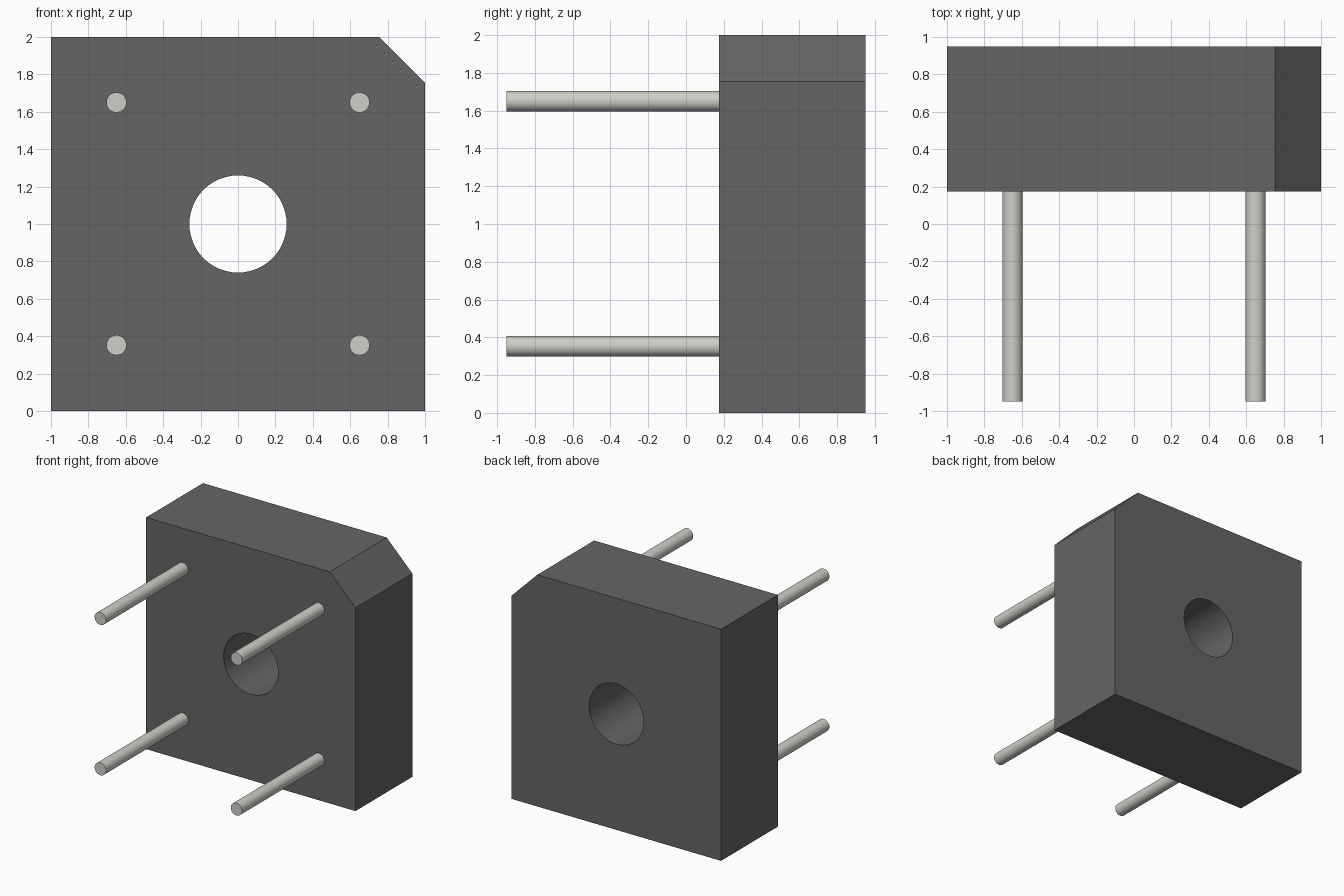
import bpy, bmesh, math
from mathutils import Vector

if "Cube" in bpy.data.objects:
    bpy.data.objects.remove(bpy.data.objects["Cube"])

FRONT, BACK, TIP = 0.175, 0.95, -0.95


def material(name, rgb):
    m = bpy.data.materials.new(name)
    m.diffuse_color = (*rgb, 1)
    m.use_nodes = True
    m.node_tree.nodes["Principled BSDF"].inputs["Base Color"].default_value = m.diffuse_color
    return m


def add_object(name, bm, mat):
    me = bpy.data.meshes.new(name)
    bm.to_mesh(me)
    bm.free()
    me.materials.append(mat)
    ob = bpy.data.objects.new(name, me)
    bpy.context.collection.objects.link(ob)
    bpy.ops.object.select_all(action='DESELECT')
    ob.select_set(True)
    bpy.context.view_layer.objects.active = ob
    bpy.ops.object.shade_smooth_by_angle(angle=math.radians(30))
    return ob


def circle(cx, cz, r, n):
    return [(cx + r * math.cos(2 * math.pi * i / n),
             cz + r * math.sin(2 * math.pi * i / n)) for i in range(n)]


def extruded(name, loops, y0, y1, mat):
    """Fill x-z outlines (first is outer, others are holes) and extrude along y."""
    bm = bmesh.new()
    edges = []
    for pts in loops:
        vs = [bm.verts.new((x, y0, z)) for x, z in pts]
        edges += [bm.edges.new((v, vs[i - 1])) for i, v in enumerate(vs)]
    if len(loops) == 1:
        bm.faces.new(vs)
    else:
        bmesh.ops.triangle_fill(bm, edges=edges, use_beauty=True,
                                normal=Vector((0, -1, 0)))
    ext = bmesh.ops.extrude_face_region(bm, geom=bm.faces[:], use_keep_orig=True)
    moved = [g for g in ext['geom'] if isinstance(g, bmesh.types.BMVert)]
    bmesh.ops.translate(bm, verts=moved, vec=(0, y1 - y0, 0))
    bmesh.ops.recalc_face_normals(bm, faces=bm.faces[:])
    return add_object(name, bm, mat)


dark = material("dark_plastic", (0.13, 0.13, 0.13))
metal = material("pin_metal", (0.62, 0.62, 0.58))

# Square body with one clipped corner and a central through hole
outline = [(-1, 0), (1, 0), (1, 1.755), (0.755, 2), (-1, 2)]
extruded("body", [outline, circle(0, 1, 0.26, 48)], FRONT, BACK, dark)

# Four round pins on the front
for side, x in (("left", -0.65), ("right", 0.65)):
    for level, z in (("lower", 0.352), ("upper", 1.65)):
        extruded(f"{level}_{side}_pin", [circle(x, z, 0.054, 32)],
                 TIP, FRONT, metal)
